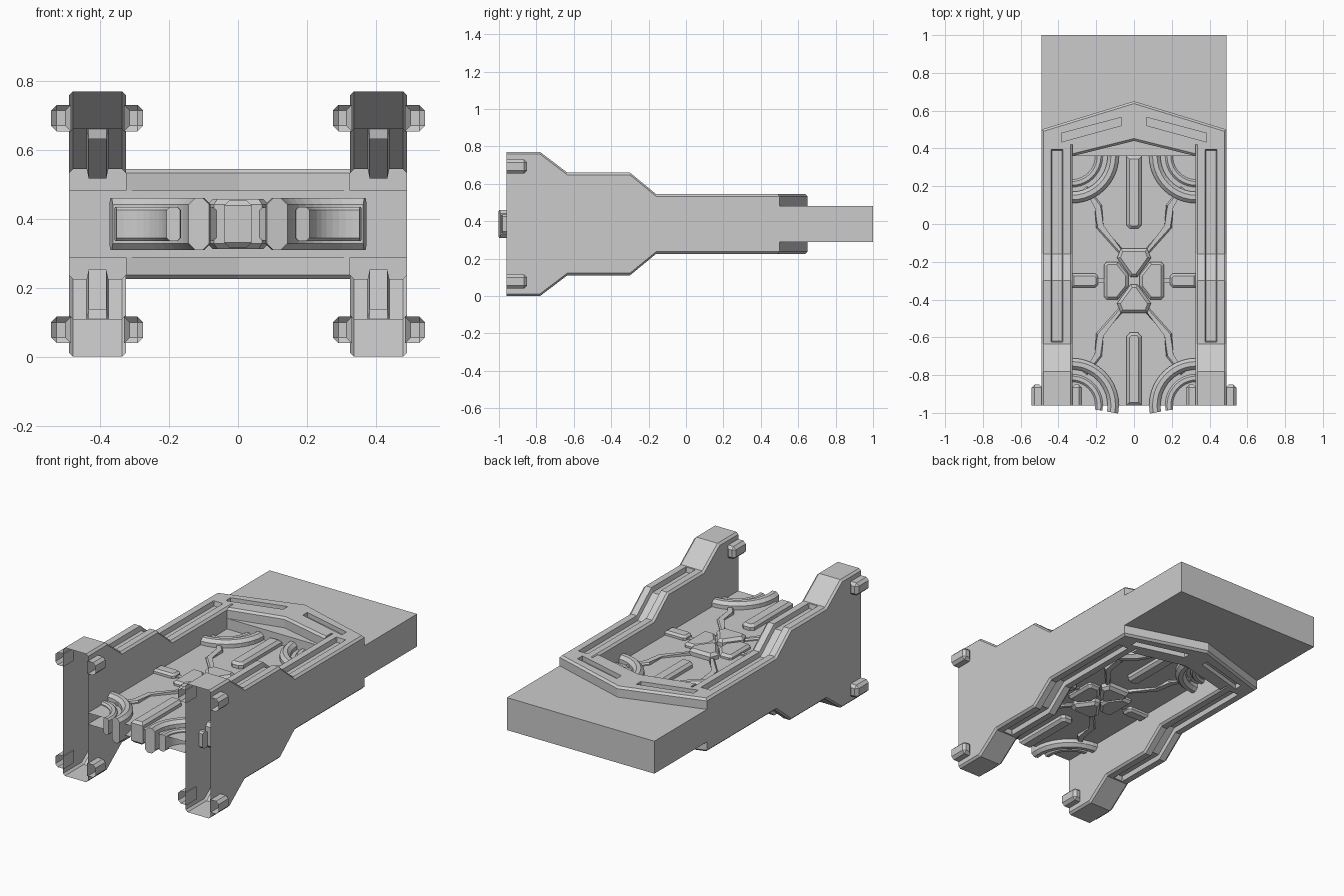
import bpy, bmesh, math
from mathutils import Vector

if "Cube" in bpy.data.objects:
    bpy.data.objects.remove(bpy.data.objects["Cube"])

MID = 0.385      # height of the horizontal symmetry plane
CY = -0.30       # y centre of the floor ornament


def finish(name, bm, axes, cy=0.0):
    bmesh.ops.recalc_face_normals(bm, faces=bm.faces[:])
    me = bpy.data.meshes.new(name)
    bm.to_mesh(me)
    bm.free()
    ob = bpy.data.objects.new(name, me)
    ob.location = (0, cy, MID)
    bpy.context.collection.objects.link(ob)
    if axes:
        add_mirror(ob, axes)
    return ob


def add_mirror(ob, axes):
    m = ob.modifiers.new("mirror", "MIRROR")
    m.use_axis = ["x" in axes, "y" in axes, "z" in axes]


def plate(name, pts, z0, z1, bev=0.0, axes="z", cy=0.0, skip=lambda a, b: False):
    """Prism from an outline with chamfered top edges."""
    bm = bmesh.new()
    lo = [bm.verts.new((x, y, z0)) for x, y in pts]
    hi = [bm.verts.new((x, y, z1)) for x, y in pts]
    n = len(pts)
    bm.faces.new(lo[::-1])
    top = bm.faces.new(hi)
    for i in range(n):
        j = (i + 1) % n
        bm.faces.new((lo[i], lo[j], hi[j], hi[i]))
    if bev:
        es = [e for e in top.edges if not skip(e.verts[0].co, e.verts[1].co)]
        bmesh.ops.bevel(bm, geom=es, offset=bev, segments=1, affect="EDGES")
    return finish(name, bm, axes, cy)


def ribbon(path, w):
    """Mitred outline around an open path."""
    p = [Vector(q) for q in path]
    left, right = [], []
    for i, q in enumerate(p):
        a = (q - p[i - 1]).normalized() if i else (p[1] - q).normalized()
        b = (p[i + 1] - q).normalized() if i < len(p) - 1 else a
        t = (a + b).normalized()
        nrm = Vector((-t.y, t.x)) * (w / 2 / max(t.dot(a), 0.4))
        left.append(tuple(q + nrm))
        right.append(tuple(q - nrm))
    return left + right[::-1]


# side walls: hollow shells open at the front, with a slot along the top
D = 0.028
stations = [(-.96, .385, 0), (-.78, .385, 0), (-.635, .275, 0), (-.625, .275, 0),
            (-.62, .275, D), (-.30, .275, D), (-.16, .16, D), (.39, .16, D),
            (.395, .16, 0), (.42, .16, 0)]
bm = bmesh.new()
rows = []
for y, h, d in stations:
    sec = [(.325, 0), (.325, h - .012), (.337, h), (.376, h), (.382, h - d),
           (.433, h - d), (.439, h), (.478, h), (.49, h - .012), (.49, 0)]
    rows.append([bm.verts.new((x, y, z)) for x, z in sec])
for r, s in zip(rows, rows[1:]):
    for i in range(len(r) - 1):
        bm.faces.new((r[i], r[i + 1], s[i + 1], s[i]))
finish("side_walls", bm, "xz")

# pegs on both flanks of each wall end, open at the front
for name, x0, x1 in (("inner_pegs", .275, .33), ("outer_pegs", .485, .542)):
    bm = bmesh.new()
    bmesh.ops.create_cube(bm, size=1)
    for v in bm.verts:
        v.co = Vector(((x0 + x1) / 2 + v.co.x * (x1 - x0),
                       -.905 + v.co.y * .11, .307 + v.co.z * .076))
    tip = x0 if x0 < .4 else x1
    es = [e for e in bm.edges if all(abs(v.co.x - tip) < 1e-4 for v in e.verts)
          and any(v.co.y > -.9 for v in e.verts)]
    es += [e for e in bm.edges if all(v.co.y > -.9 for v in e.verts) and e not in es]
    bmesh.ops.bevel(bm, geom=es, offset=.016, segments=1, affect="EDGES")
    bmesh.ops.delete(bm, geom=[f for f in bm.faces if all(v.co.y < -.959 for v in f.verts)],
                     context="FACES")
    finish(name, bm, "xz")

# rear slab
plate("rear_slab", [(-.49, .36), (.49, .36), (.49, 1), (-.49, 1)], -.0975, .0975, axes="")

# chevron frame on both faces of the slab, with a slot in each arm
chevron = plate("chevron_frame",
                [(0, .44), (.325, .36), (.325, .42), (.49, .42), (.49, .50), (0, .65)],
                .09, .16, .012, axes="",
                skip=lambda a, b: (abs(a.x) + abs(b.x) < 1e-4 or
                                   abs(a.y - .42) + abs(b.y - .42) < 1e-4 or
                                   abs(a.x - .325) + abs(b.x - .325) < 1e-4))
cutter = plate("slot_cutter", [(.065, .522), (.385, .434), (.385, .48), (.065, .565)],
               .132, .2, axes="")
cutter.hide_render = True
cutter.hide_viewport = True
bo = chevron.modifiers.new("slot", "BOOLEAN")
bo.operation = "DIFFERENCE"
bo.object = cutter
bo.solver = "EXACT"
add_mirror(chevron, "xz")

# thin floor, open at the front
F = .034
bm = bmesh.new()
bm.faces.new([bm.verts.new(c) for c in
              ((-.325, -.96, F), (.325, -.96, F), (.325, .36, F), (-.325, .36, F))])
finish("floor", bm, "z")

# corner rings: concentric arcs around the four floor corners
for name, r0, r1, h, b in (("outer_rings", .19, .25, .075, .018),
                           ("inner_rings", .125, .165, .05, .01)):
    bm = bmesh.new()
    sec = [(r0, 0), (r0, h - b), (r0 + b, h), (r1 - b, h), (r1, h - b), (r1, 0)]
    rows = []
    for k in range(13):
        a = math.radians(170 + k * 110 / 12)
        rows.append([bm.verts.new((.33 + r * math.cos(a), .66 + r * math.sin(a), z))
                     for r, z in sec])
    for r, s in zip(rows, rows[1:]):
        for i in range(len(sec) - 1):
            bm.faces.new((r[i], r[i + 1], s[i + 1], s[i]))
    for r in (rows[0], rows[-1]):
        bm.faces.new(r)
    finish(name, bm, "xyz", CY)

# long centre bars
plate("centre_bars", [(-.04, .66), (-.04, .295), (-.022, .275), (.022, .275),
                      (.04, .295), (.04, .66)], 0, .068, .015, "yz", CY)

# central cross of four faceted pads
plate("cross_end_pads", [(-.018, .02), (.018, .02), (.09, .12), (.07, .17),
                         (-.07, .17), (-.09, .12)], 0, .073, .016, "yz", CY)
plate("cross_side_pads", [(.03, -.03), (.085, -.10), (.145, -.10), (.158, -.085),
                          (.158, .085), (.145, .10), (.085, .10), (.03, .03)],
      0, .06, .014, "xz", CY)

# small bars against the side walls
plate("wall_bars", [(.16, -.012), (.19, -.012), (.19, .012), (.16, .012)],
      0, .042, 0, "xz", CY)
plate("wall_pads", [(.19, -.022), (.205, -.037), (.33, -.037), (.33, .037),
                    (.205, .037), (.19, .022)], 0, .06, .012, "xz", CY)

# zigzag ribs from the cross to the corners
plate("zigzag_ribs", ribbon([(.06, .145), (.185, .285), (.185, .395), (.26, .49)], .03),
      0, .048, .008, "xyz", CY)
